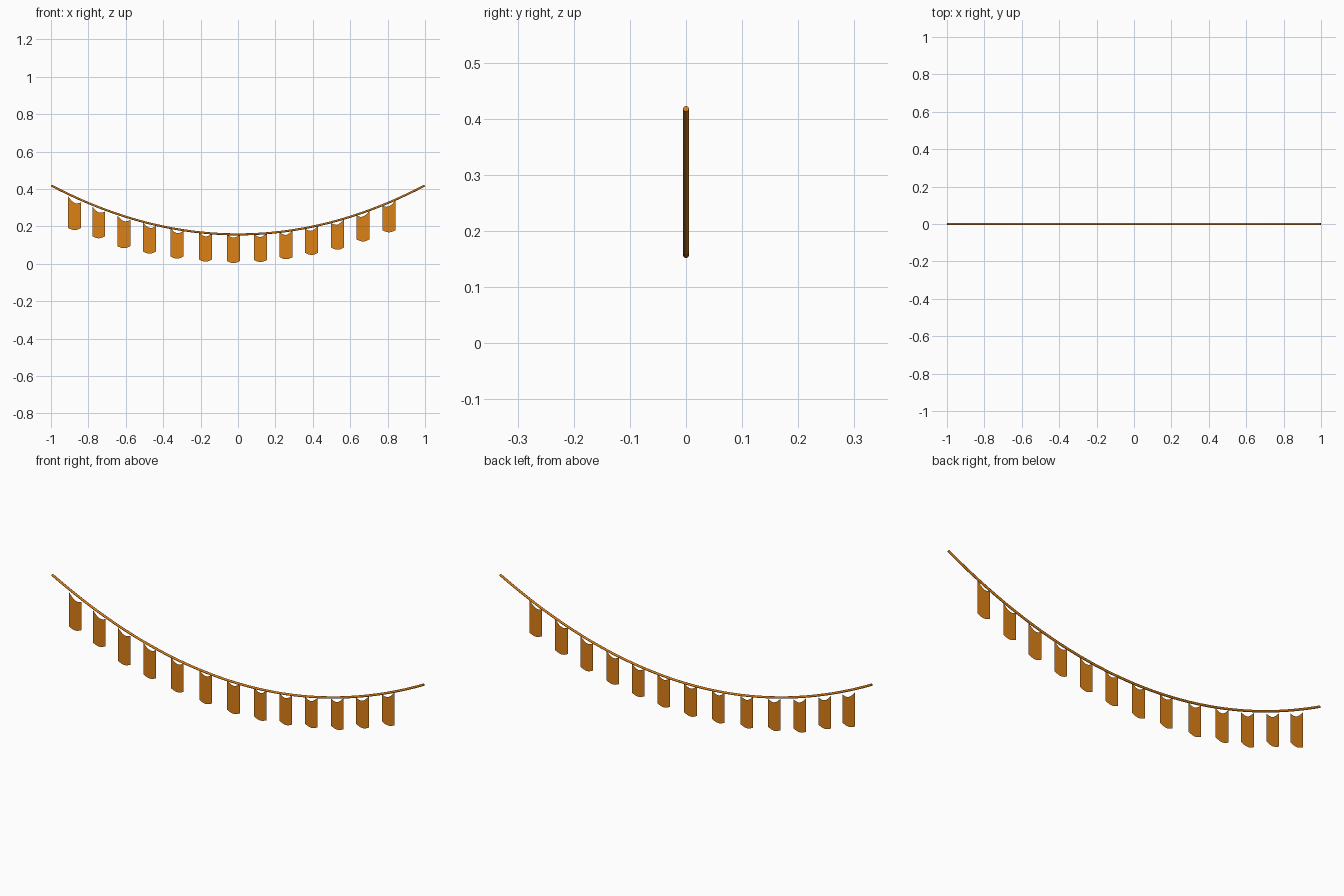
import bpy, math

if "Cube" in bpy.data.objects:
    bpy.data.objects.remove(bpy.data.objects["Cube"])

mat = bpy.data.materials.new("orange")
mat.diffuse_color = (0.72, 0.215, 0.008, 1)
mat.use_nodes = True
mat.node_tree.nodes["Principled BSDF"].inputs["Base Color"].default_value = mat.diffuse_color


def rope_z(x):
    return 0.157 + 0.262 * x * x


# sagging rope: round tube along a shallow curve
curve = bpy.data.curves.new("rope", 'CURVE')
curve.dimensions = '3D'
curve.bevel_depth = 0.0055
curve.bevel_resolution = 2
curve.use_fill_caps = True
N = 40
spline = curve.splines.new('POLY')
spline.points.add(N)
for i, p in enumerate(spline.points):
    x = -0.998 + 1.996 * i / N
    p.co = (x, 0, rope_z(x), 1)
rope_curve = bpy.data.objects.new("rope_path", curve)
bpy.context.collection.objects.link(rope_curve)
bpy.context.view_layer.update()
mesh = bpy.data.meshes.new_from_object(rope_curve.evaluated_get(bpy.context.evaluated_depsgraph_get()))
bpy.data.objects.remove(rope_curve)
rope = bpy.data.objects.new("rope", mesh)
bpy.context.collection.objects.link(rope)
mesh.materials.clear()
mesh.materials.append(mat)
for f in mesh.polygons:
    f.use_smooth = True


# flat hanging cloth strip: scooped top, gently rounded bottom
def pennant(i, cx, low, gap, half=0.034, cols=10):
    verts, faces = [], []
    zl, zr = rope_z(cx - half) - gap, rope_z(cx + half) - gap
    for k in range(cols + 1):
        t = k / cols
        bow = math.sin(math.pi * t)
        x = cx - half + 2 * half * t
        verts.append((x, 0, low + 0.011 * (1 - bow)))
        verts.append((x, 0, zl + (zr - zl) * t - 0.018 * bow))
    for k in range(cols):
        a = 2 * k
        faces.append((a, a + 2, a + 3, a + 1))
    me = bpy.data.meshes.new("pennant")
    me.from_pydata(verts, [], faces)
    me.materials.append(mat)
    ob = bpy.data.objects.new(f"pennant_{i + 1}", me)
    bpy.context.collection.objects.link(ob)


# centre x, lowest z, gap under the rope
flags = [(-0.874, 0.180, 0.014), (-0.745, 0.136, 0.010), (-0.610, 0.083, 0.009),
         (-0.473, 0.054, 0.006), (-0.326, 0.027, 0.003), (-0.174, 0.011, 0.001),
         (-0.024, 0.003, 0.0), (0.120, 0.009, 0.0), (0.257, 0.024, 0.002),
         (0.393, 0.047, 0.003), (0.532, 0.075, 0.004), (0.668, 0.119, 0.004),
         (0.807, 0.168, 0.003)]
for i, (cx, low, gap) in enumerate(flags):
    pennant(i, cx, low, gap)
